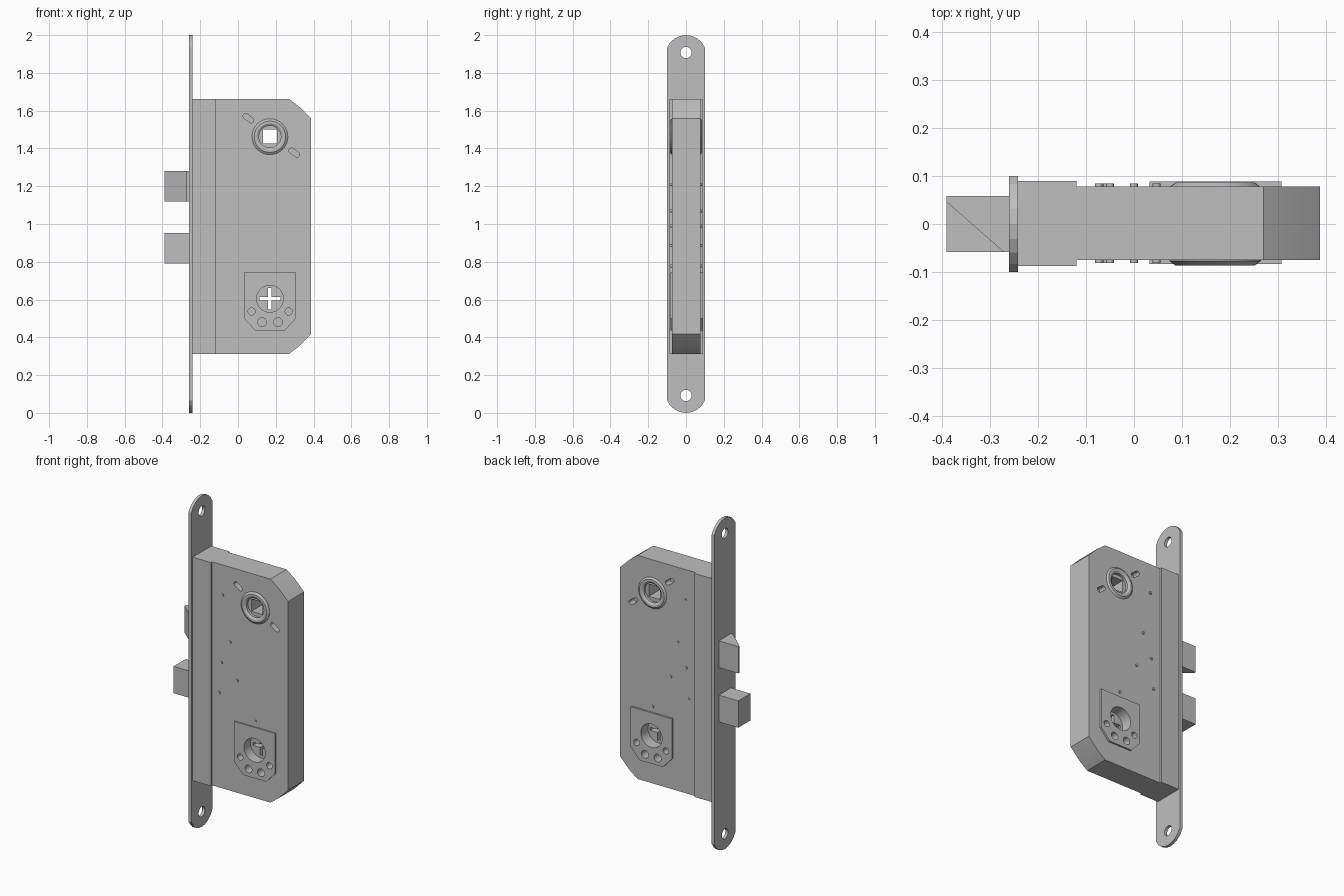
import bpy, bmesh, math
from math import cos, sin, pi, radians

if "Cube" in bpy.data.objects:
    bpy.data.objects.remove(bpy.data.objects["Cube"])

steel = bpy.data.materials.new("brushed steel grey")
steel.diffuse_color = (0.52, 0.52, 0.52, 1)
steel.use_nodes = True
steel.node_tree.nodes["Principled BSDF"].inputs["Base Color"].default_value = steel.diffuse_color


def make(name, bm):
    bmesh.ops.recalc_face_normals(bm, faces=bm.faces)
    me = bpy.data.meshes.new(name)
    bm.to_mesh(me)
    bm.free()
    me.materials.append(steel)
    ob = bpy.data.objects.new(name, me)
    bpy.context.collection.objects.link(ob)
    return ob


def prism(name, pts, lo, hi, axis="y"):
    """Extrude a closed 2D outline along an axis."""
    place = {"x": lambda u, v, t: (t, u, v),
             "y": lambda u, v, t: (u, t, v),
             "z": lambda u, v, t: (u, v, t)}[axis]
    bm = bmesh.new()
    a = [bm.verts.new(place(u, v, lo)) for u, v in pts]
    b = [bm.verts.new(place(u, v, hi)) for u, v in pts]
    bm.faces.new(a)
    bm.faces.new(b)
    n = len(pts)
    for i in range(n):
        j = (i + 1) % n
        bm.faces.new((a[i], a[j], b[j], b[i]))
    return make(name, bm)


def rect(u0, u1, v0, v1):
    return [(u0, v0), (u1, v0), (u1, v1), (u0, v1)]


def circle(u, v, r, n=32):
    return [(u + r * cos(2 * pi * i / n), v + r * sin(2 * pi * i / n)) for i in range(n)]


def slot(u, v, half, r, ang, n=8):
    pts = []
    for end in (0, 1):
        for i in range(n + 1):
            t = ang - pi / 2 + pi * end + pi * i / n
            s = half if end == 0 else -half
            pts.append((u + s * cos(ang) + r * cos(t), v + s * sin(ang) + r * sin(t)))
    return pts


def cut(ob, pts, lo, hi, axis="y"):
    cutter = prism("cutter", pts, lo, hi, axis)
    cutter.hide_render = True
    mod = ob.modifiers.new("cut", "BOOLEAN")
    mod.operation, mod.solver, mod.object = "DIFFERENCE", "EXACT", cutter
    bpy.context.view_layer.objects.active = ob
    bpy.ops.object.modifier_apply(modifier=mod.name)
    bpy.data.objects.remove(cutter, do_unlink=True)


def smooth(ob):
    bpy.ops.object.select_all(action="DESELECT")
    ob.select_set(True)
    bpy.context.view_layer.objects.active = ob
    bpy.ops.object.shade_smooth_by_angle(angle=radians(30))


# Faceplate with shallow arc ends and two screw holes
R = 0.109
span = math.asin(0.1 / R)
top = [(R * sin(span * k / 4), 2 - R + R * cos(span * k / 4)) for k in range(4, -5, -1)]
plate = prism("faceplate", top + [(-y, 2 - z) for y, z in top], -0.26, -0.242, "x")
for z in (0.092, 1.908):
    cut(plate, circle(0, z, 0.03, 24), -0.3, -0.2, "x")

# Wider front rail of the case
prism("case_rail", rect(-0.243, -0.12, 0.312, 1.662), -0.087, 0.09)

# Case body with clipped rear corners
Y0, Y1 = -0.075, 0.078
body = prism("case_body", [(-0.13, 0.312), (0.27, 0.312), (0.325, 0.354), (0.387, 0.418),
                           (0.387, 1.558), (0.325, 1.62), (0.27, 1.662), (-0.13, 1.662)], Y0, Y1)

# Cylinder mounting plates on both sides
plate_outline = [(0.032, 0.742), (0.032, 0.5), (0.092, 0.435), (0.247, 0.435),
                 (0.307, 0.5), (0.307, 0.742)]
side_plates = [prism("cylinder_plate_front", plate_outline, -0.083, Y0),
               prism("cylinder_plate_back", plate_outline, Y1, 0.089)]

# Blind openings from each side: follower recess, key well, fixing slots and screw holes
FX, FZ, KX, KZ = 0.169, 1.462, 0.169, 0.604
screws = [(0.072, 0.537, 0.019), (0.128, 0.48, 0.023), (0.212, 0.48, 0.023), (0.268, 0.537, 0.019)]
for s, plate in zip((-1, 1), side_plates):
    def span_y(depth):
        return sorted((s * depth, s * 0.2))
    cut(body, circle(FX, FZ, 0.06), *span_y(0.06))
    for u, v in ((0.055, 1.56), (0.298, 1.378)):
        cut(body, slot(u, v, 0.018, 0.014, radians(-36)), *span_y(0.03))
    for u, v, r in [(KX, KZ, 0.071)] + screws:
        cut(body, circle(u, v, r), *span_y(0.02))
        cut(plate, circle(u, v, r), -0.2, 0.2)

# Through openings: square spindle hole and cross-shaped cam slot
h = 0.037
cut(body, rect(FX - h, FX + h, FZ - h, FZ + h), -0.2, 0.2)
a, b = 0.056, 0.009
cut(body, [(KX + u, KZ + v) for u, v in
           [(-b, -a), (b, -a), (b, -b), (a, -b), (a, b), (b, b),
            (b, a), (-b, a), (-b, b), (-a, b), (-a, -b), (-b, -b)]], -0.2, 0.2)
smooth(body)
for p in side_plates:
    smooth(p)

# Tapered follower collars
for s, name in ((-1, "follower_collar_front"), (1, "follower_collar_back")):
    prof = [(0.095, 0.07), (0.095, 0.077), (0.083, 0.086), (0.07, 0.086), (0.058, 0.078), (0.058, 0.07)]
    bm = bmesh.new()
    n = 32
    rings = [[bm.verts.new((FX + r * cos(2 * pi * i / n), s * y, FZ + r * sin(2 * pi * i / n)))
              for i in range(n)] for r, y in prof]
    for k in range(len(rings)):
        p, q = rings[k], rings[(k + 1) % len(rings)]
        for i in range(n):
            j = (i + 1) % n
            bm.faces.new((p[i], p[j], q[j], q[i]))
    smooth(make(name, bm))

# Rivet pins showing on both sides
for i, (x, z) in enumerate([(-0.05, 1.48), (0, 1.21), (-0.057, 1.07),
                            (0.047, 0.99), (-0.073, 0.885), (0.168, 0.777)]):
    smooth(prism(f"rivet_pin_{i + 1}", circle(x, z, 0.008, 16), -0.081, 0.084))

# Bevelled latch and square deadbolt
prism("latch_bolt", [(-0.242, -0.058), (-0.272, -0.058), (-0.39, 0.046),
                     (-0.39, 0.058), (-0.242, 0.058)], 1.118, 1.28, "z")
prism("deadbolt", rect(-0.39, -0.242, -0.058, 0.058), 0.79, 0.952, "z")
